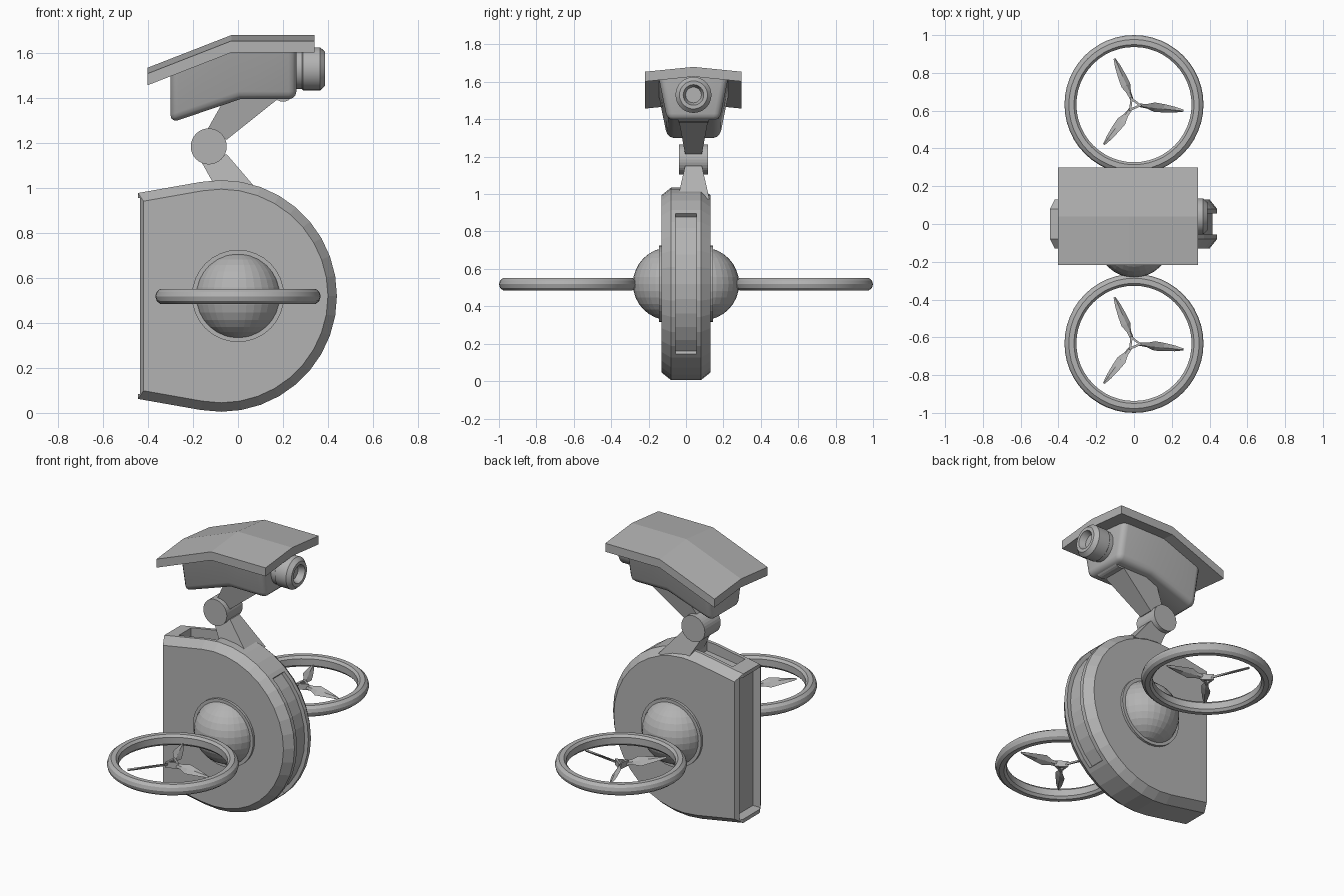
import bpy, bmesh, math
from mathutils import Matrix, Vector

if "Cube" in bpy.data.objects:
    bpy.data.objects.remove(bpy.data.objects["Cube"])

grey = bpy.data.materials.new("plain_grey")
grey.diffuse_color = (0.45, 0.45, 0.45, 1)
grey.use_nodes = True
grey.node_tree.nodes["Principled BSDF"].inputs["Base Color"].default_value = grey.diffuse_color


def finish(name, bm, smooth=False):
    bmesh.ops.recalc_face_normals(bm, faces=bm.faces)
    me = bpy.data.meshes.new(name)
    bm.to_mesh(me)
    bm.free()
    me.materials.append(grey)
    ob = bpy.data.objects.new(name, me)
    bpy.context.collection.objects.link(ob)
    if smooth:
        bpy.ops.object.select_all(action='DESELECT')
        ob.select_set(True)
        bpy.context.view_layer.objects.active = ob
        bpy.ops.object.shade_smooth_by_angle(angle=math.radians(32))
    return ob


def loft(bm, loops, caps=True):
    """Join rings of points, each with the same count, into a skin."""
    rings = [[bm.verts.new(p) for p in loop] for loop in loops]
    n = len(rings[0])
    for a, b in zip(rings, rings[1:]):
        for i in range(n):
            j = (i + 1) % n
            bm.faces.new((a[i], a[j], b[j], b[i]))
    if caps:
        bm.faces.new(rings[0])
        bm.faces.new(rings[-1])


def slab(name, pts, y=0.0):
    """Side profile of (x, z, half width) points, widened both ways from y."""
    bm = bmesh.new()
    loft(bm, [[(x, y + s * h, z) for x, z, h in pts] for s in (-1, 1)])
    return finish(name, bm)


def lathe(name, profile, n, matrix, closed=False, smooth=False, phase=0.0):
    """Spin (radius, height) points round z, then place with matrix."""
    bm = bmesh.new()
    loops = [[(r * math.cos(phase + math.tau * i / n), r * math.sin(phase + math.tau * i / n), h)
              for i in range(n)] for r, h in profile]
    if closed:
        loops.append(loops[0])
    loft(bm, loops, not closed)
    bmesh.ops.remove_doubles(bm, verts=bm.verts, dist=1e-5)
    bm.transform(matrix)
    return finish(name, bm, smooth)


def cut(target, cutter):
    cutter.hide_render = True
    cutter.hide_set(True)
    m = target.modifiers.new("cut", 'BOOLEAN')
    m.operation = 'DIFFERENCE'
    m.solver = 'EXACT'
    m.object = cutter


ALONG_Y = Matrix.Rotation(math.radians(90), 4, 'X')
ALONG_X = Matrix.Rotation(math.radians(90), 4, 'Y')
CX, CZ = -0.075, 0.52

# D-shaped body with chamfered rims
def d_profile(r, left):
    pts = []
    for i in range(21):
        a = math.radians(-100 + 10 * i)
        pts.append((CX + r * math.cos(a), CZ + r * math.sin(a)))
    drop = (pts[-1][0] - left) * math.tan(math.radians(10))
    top = pts[-1][1] - drop
    return pts + [(left, top), (left, 2 * CZ - top)]


outer, inner = d_profile(0.515, -0.445), d_profile(0.475, -0.42)
bm = bmesh.new()
loft(bm, [[(x, y, z) for x, z in prof] for prof, y in
          ((inner, -0.13), (outer, -0.08), (outer, 0.08), (inner, 0.13))])
body = finish("body", bm)

# recesses: flat back channel, top trough, curved front groove
cut(body, slab("back_channel_cutter",
               [(x, z, 0.1) for x, z in ((-0.6, 0.085), (-0.385, 0.085), (-0.385, 0.955), (-0.6, 0.955))]))
cut(body, slab("top_trough_cutter",
               [(x, z, 0.06) for x, z in ((-0.36, 0.94), (-0.1, 0.975), (-0.1, 1.2), (-0.36, 1.2))]))
arc = [math.radians(-47 + 9.4 * i) for i in range(11)]
groove = [(CX + 0.49 * math.cos(a), CZ + 0.49 * math.sin(a), 0.055) for a in arc]
groove += [(CX + 0.6 * math.cos(a), CZ + 0.6 * math.sin(a), 0.055) for a in reversed(arc)]
cut(body, slab("front_groove_cutter", groove))

# side parts: hub plate, ball, ring and propeller on each side
ring = [(0.305, -0.02), (0.318, -0.034), (0.345, -0.034), (0.362, -0.02), (0.368, 0),
        (0.362, 0.02), (0.345, 0.034), (0.318, 0.034), (0.305, 0.02)]
blade = [(0.03, 0.018, 50), (0.07, 0.024, 45), (0.11, 0.05, 38),
         (0.16, 0.044, 30), (0.22, 0.03, 22), (0.265, 0.01, 16)]
for side, s in (("front", -1), ("rear", 1)):
    lathe(side + "_hub_plate", [(0.205, -0.03), (0.205, 0.03)], 32,
          Matrix.Translation((0, s * 0.115, 0.52)) @ ALONG_Y)
    bm = bmesh.new()
    bmesh.ops.create_uvsphere(bm, u_segments=32, v_segments=16, radius=0.194,
                              matrix=Matrix.Translation((0, s * 0.09, 0.52)))
    finish(side + "_ball", bm)
    place = Matrix.Translation((0, s * 0.632, 0.518))
    lathe(side + "_rotor_ring", ring, 48, place, closed=True, smooth=True)
    lathe(side + "_rotor_hub", [(0.022, -0.018), (0.045, -0.018), (0.045, 0.018), (0.022, 0.018)],
          3, place, closed=True, phase=math.radians(113))
    for k in range(3):
        bm = bmesh.new()
        loops = []
        for r, w, pitch in blade:
            p = math.radians(pitch)
            across = Vector((0, math.cos(p), math.sin(p))) * w / 2 / math.cos(p)
            thick = Vector((0, -math.sin(p), math.cos(p))) * 0.007
            mid = Vector((r, 0, 0))
            loops.append([mid + across, mid + thick, mid - across, mid - thick])
        loft(bm, loops)
        bm.transform(place @ Matrix.Rotation(math.radians(113 + 120 * k), 4, 'Z'))
        finish(f"{side}_blade_{k + 1}", bm)

# jointed neck, set slightly to the rear
Y = 0.04
slab("lower_arm", [(-0.165, 1.12, 0.045), (-0.05, 1.15, 0.045), (0.1, 0.975, 0.085), (-0.07, 0.95, 0.085)], Y)
slab("upper_arm", [(-0.145, 1.245, 0.045), (-0.05, 1.215, 0.045), (0.22, 1.43, 0.085), (-0.04, 1.43, 0.085)], Y)
lathe("neck_joint", [(0.08, -0.077), (0.08, 0.077)], 32,
      Matrix.Translation((-0.13, Y, 1.185)) @ ALONG_Y)
lathe("head_pivot", [(0.048, -0.08), (0.048, 0.08)], 24,
      Matrix.Translation((0.2, Y, 1.432)) @ ALONG_Y)

# camera housing: tapered, bent along its length, rounded edges
bm = bmesh.new()
case = [(-0.3, 1.534, 0.19), (-0.03, 1.64, 0.19), (0.26, 1.64, 0.19),
        (0.26, 1.395, 0.14), (0.01, 1.395, 0.14), (-0.3, 1.29, 0.14)]
loft(bm, [[(x, Y + s * h, z) for x, z, h in case] for s in (-1, 1)])
bmesh.ops.recalc_face_normals(bm, faces=bm.faces)
sharp = [e for e in bm.edges if e.calc_face_angle() > math.radians(40)
         and min(v.co.z for v in e.verts) < 1.5]
bmesh.ops.bevel(bm, geom=sharp, offset=0.035, segments=3, profile=0.5, affect='EDGES')
finish("camera_housing", bm, smooth=True)

# lens barrel
lathe("lens", [(0.09, 0.2), (0.09, 0.285), (0.096, 0.29), (0.096, 0.365), (0.075, 0.388),
               (0.055, 0.388), (0.042, 0.35)], 32,
      Matrix.Translation((0, Y, 1.53)) @ ALONG_X, smooth=True)

# bent roof with a shallow ridge
bm = bmesh.new()
loops = []
for x, z in ((-0.402, 1.535), (-0.03, 1.68), (0.34, 1.68)):
    loops.append([(x, Y + dy, z + dz) for dy, dz in
                  ((-0.258, -0.026), (0, 0), (0.258, -0.026), (0.258, -0.078), (0, -0.052), (-0.258, -0.078))])
loft(bm, loops)
finish("roof", bm)
